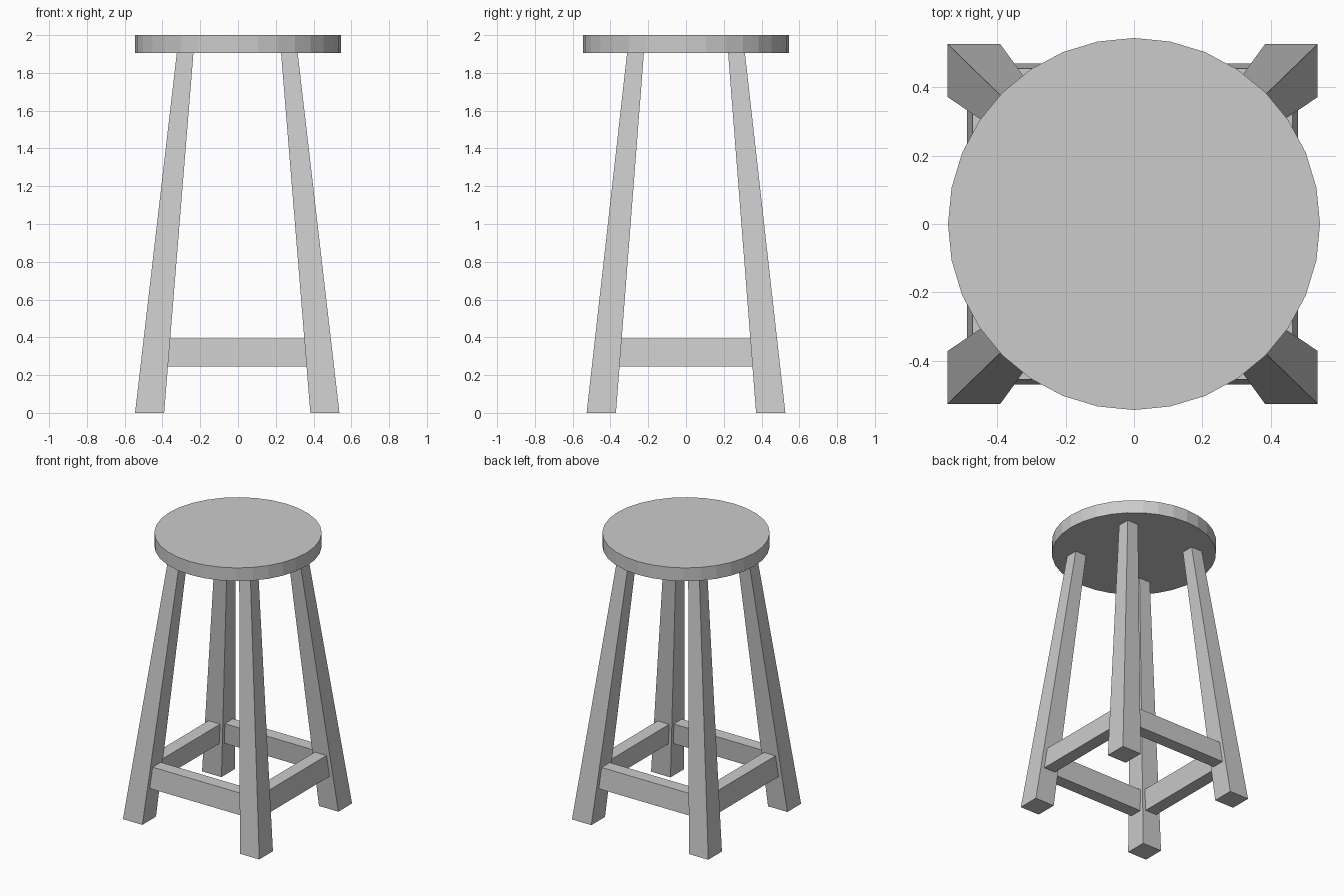
import bpy, bmesh

if "Cube" in bpy.data.objects:
    bpy.data.objects.remove(bpy.data.objects["Cube"])

CX = -0.004          # the base sits a hair off the seat centre
SEAT_Z, TOP_Z = 1.905, 2.0


def finish(name, bm):
    bmesh.ops.recalc_face_normals(bm, faces=bm.faces)
    mesh = bpy.data.meshes.new(name)
    bm.to_mesh(mesh)
    bm.free()
    obj = bpy.data.objects.new(name, mesh)
    bpy.context.collection.objects.link(obj)


def block(name, lower, upper):
    """Six-sided block between two rectangles (x0, x1, y0, y1, z)."""
    bm = bmesh.new()
    rings = []
    for x0, x1, y0, y1, z in (lower, upper):
        rings.append([bm.verts.new((x + CX, y, z)) for x, y in
                      ((x0, y0), (x1, y0), (x1, y1), (x0, y1))])
    a, b = rings
    bm.faces.new(a[::-1])
    bm.faces.new(b)
    for i in range(4):
        j = (i + 1) % 4
        bm.faces.new((a[i], a[j], b[j], b[i]))
    finish(name, bm)


# Round seat
bm = bmesh.new()
bmesh.ops.create_cone(bm, cap_ends=True, segments=32, radius1=0.544,
                      radius2=0.544, depth=TOP_Z - SEAT_Z)
bmesh.ops.translate(bm, verts=bm.verts, vec=(0, 0, (TOP_Z + SEAT_Z) / 2))
finish("seat", bm)

# Four splayed, tapered legs
for sx, side in ((-1, "left"), (1, "right")):
    for sy, end in ((-1, "front"), (1, "back")):
        block(f"{end}_{side}_leg",
              (sx * 0.387, sx * 0.541, sy * 0.371, sy * 0.526, 0),
              (sx * 0.232, sx * 0.320, sy * 0.223, sy * 0.312, SEAT_Z))

# Stretchers leaning with the legs, ends let slightly into them
LOW, HIGH = 0.245, 0.395
for s, end in ((-1, "front"), (1, "back")):
    block(f"{end}_stretcher",
          (-0.38, 0.38, s * 0.378, s * 0.470, LOW),
          (-0.37, 0.37, s * 0.363, s * 0.455, HIGH))
for s, side in ((-1, "left"), (1, "right")):
    block(f"{side}_stretcher",
          (s * 0.392, s * 0.484, -0.365, 0.365, LOW),
          (s * 0.376, s * 0.468, -0.355, 0.355, HIGH))
